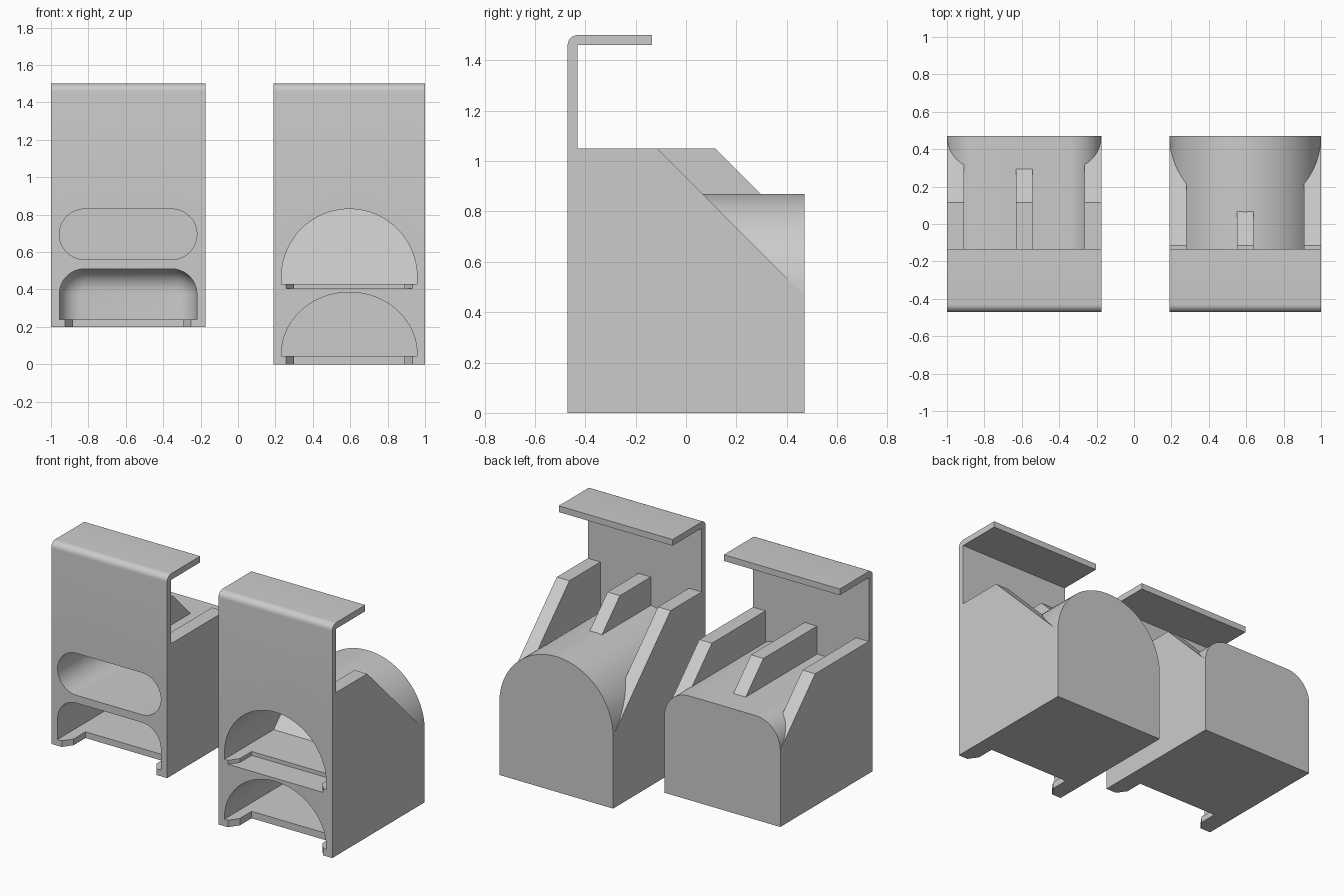
import bpy, bmesh, math

if "Cube" in bpy.data.objects:
    bpy.data.objects.remove(bpy.data.objects["Cube"])

FRONT, BACK, TOP = -0.47, 0.47, 1.5
CAVITY_BACK = 0.43


def loft(name, sections):
    """Closed solid through matching point loops."""
    bm = bmesh.new()
    loops = [[bm.verts.new(p) for p in s] for s in sections]
    n = len(loops[0])
    for a, b in zip(loops, loops[1:]):
        for i in range(n):
            j = (i + 1) % n
            bm.faces.new((a[i], a[j], b[j], b[i]))
    bm.faces.new(loops[0][::-1])
    bm.faces.new(loops[-1])
    bmesh.ops.recalc_face_normals(bm, faces=bm.faces)
    me = bpy.data.meshes.new(name)
    bm.to_mesh(me)
    bm.free()
    ob = bpy.data.objects.new(name, me)
    bpy.context.collection.objects.link(ob)
    return ob


def combine(base, other, op):
    mod = base.modifiers.new("bool", 'BOOLEAN')
    mod.operation, mod.object, mod.solver = op, other, 'EXACT'
    bpy.context.view_layer.objects.active = base
    bpy.ops.object.modifier_apply(modifier=mod.name)
    bpy.data.objects.remove(other)


def rounded(x0, x1, z0, z1, top, bottom=0.0, n=20):
    """XZ outline with rounded top and optionally rounded bottom corners."""
    rz = min(top, z1 - z0 - 0.01)
    pts = []

    def arc(cx, cz, rx, rzz, start):
        for i in range(n + 1):
            a = math.radians(start + 90 * i / n)
            p = (cx + rx * math.cos(a), cz + rzz * math.sin(a))
            if not pts or math.dist(p, pts[-1]) > 1e-4:
                pts.append(p)
    if bottom:
        arc(x0 + bottom, z0 + bottom, bottom, bottom, 180)
        arc(x1 - bottom, z0 + bottom, bottom, bottom, 270)
    else:
        pts += [(x0, z0), (x1, z0)]
    if bottom and z1 - z0 <= 2 * bottom + 1e-4:
        pts.pop()
    arc(x1 - top, z1 - rz, top, rz, 0)
    arc(x0 + top, z1 - rz, top, rz, 90)
    if math.dist(pts[0], pts[-1]) < 1e-4:
        pts.pop()
    return pts


def along_y(name, outline, y0, y1):
    return loft(name, [[(x, y, z) for x, z in outline] for y in (y0, y1)])


def along_x(name, outline, x0, x1):
    return loft(name, [[(x, y, z) for y, z in outline] for x in (x0, x1)])


def notch(cx, z0, z1):
    """Finger cut-out in a shelf, with tapered mouth."""
    half = [(0.3375, -0.6), (0.3375, FRONT), (0.295, -0.41), (0.295, -0.29)]
    pts = [(cx + x, y) for x, y in half] + [(cx - x, y) for x, y in half[::-1]]
    return loft("notch_cutter", [[(x, y, z) for x, y in pts] for z in (z0, z1)])


def dispenser(name, x0, x1, z0, radius, bend):
    """Arched body, hooked front plate and three sloped ribs."""
    spring = 0.87 - radius
    body = along_y(name, rounded(x0, x1, z0, 0.87, radius), FRONT, BACK)
    # front plate with hook, rounded outer bend
    r = 0.04
    bracket = [(FRONT, z0)]
    for i in range(9):
        a = math.radians(180 - 90 * i / 8)
        bracket.append((FRONT + r + r * math.cos(a), TOP - r + r * math.sin(a)))
    bracket += [(-0.135, TOP), (-0.135, 1.46), (-0.43, 1.46), (-0.43, z0)]
    combine(body, along_x("bracket", bracket, x0, x1), 'UNION')
    # side ribs and middle rib
    side = [(-0.45, spring - 0.1), (-0.45, 1.05), (bend, 1.05),
            (BACK, 1.05 - (BACK - bend)), (BACK, spring - 0.1)]
    middle = [(-0.45, 0.85), (-0.45, 1.05), (bend, 1.05), (bend + 0.2, 0.85)]
    cx = (x0 + x1) / 2
    for a, b, prof in ((x0, x0 + 0.09, side), (x1 - 0.09, x1, side),
                       (cx - 0.044, cx + 0.044, middle)):
        combine(body, along_x("rib", prof, a, b), 'UNION')
    return body


# left dispenser: wide slot above, round-backed pocket below
left = dispenser("left_dispenser", -1.0, -0.175, 0.2, 0.175, 0.115)
slot = rounded(-0.955, -0.22, 0.56, 0.83, 0.135, 0.135)
combine(left, along_y("slot_cutter", slot, -0.6, CAVITY_BACK), 'DIFFERENCE')
R = 0.12
stations = [(-0.6, 0.0)]
for i in range(9):
    t = math.radians(85 * i / 8)
    stations.append((CAVITY_BACK - R + R * math.sin(t), R * (1 - math.cos(t))))
pocket = [[(x, y, z) for x, z in
           rounded(-0.955 + d, -0.22 - d, 0.24, 0.51 - d, 0.135 - d)]
          for y, d in stations]
combine(left, loft("pocket_cutter", pocket), 'DIFFERENCE')
combine(left, notch(-0.5875, 0.1, 0.26), 'DIFFERENCE')

# right dispenser: two arched pockets, the upper with a sloping back
right = dispenser("right_dispenser", 0.19, 1.0, 0.0, 0.405, -0.115)
upper = rounded(0.2325, 0.9575, 0.43, 0.83, 0.3625)
ramp = [[(x, -0.6, z) for x, z in upper],
        [(x, 0.03 + z - 0.43, z) for x, z in upper]]
combine(right, loft("upper_cutter", ramp), 'DIFFERENCE')
lower = rounded(0.2325, 0.9575, 0.045, 0.385, 0.3625)
combine(right, along_y("lower_cutter", lower, -0.6, CAVITY_BACK), 'DIFFERENCE')
combine(right, notch(0.595, -0.1, 0.065), 'DIFFERENCE')
combine(right, notch(0.595, 0.405, 0.45), 'DIFFERENCE')

# smooth curves, crisp edges
for ob in (left, right):
    bpy.ops.object.select_all(action='DESELECT')
    ob.select_set(True)
    bpy.context.view_layer.objects.active = ob
    bpy.ops.object.shade_smooth_by_angle(angle=math.radians(25))
